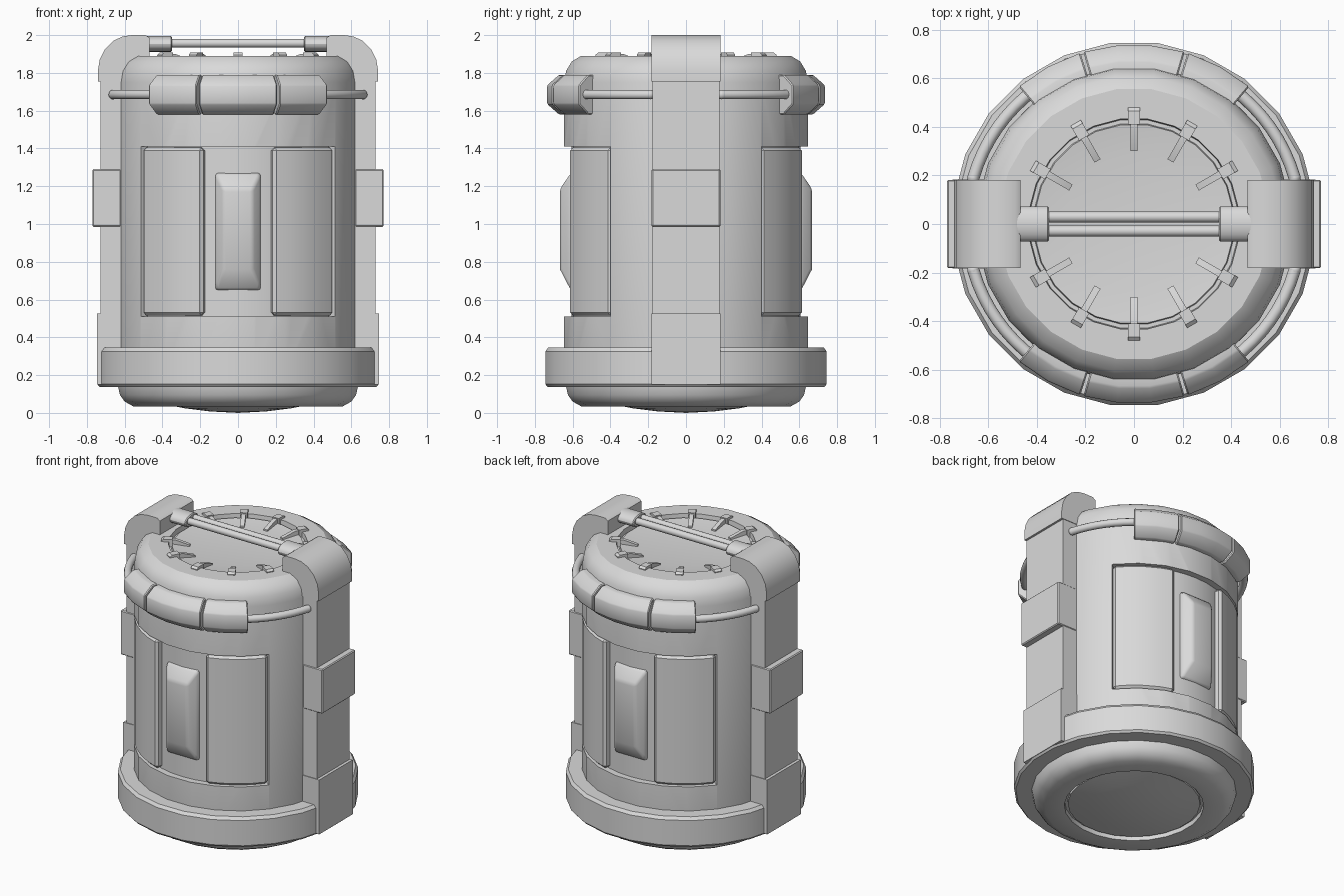
import bpy, bmesh
from math import sin, cos, pi, radians
from mathutils import Matrix, Vector

if "Cube" in bpy.data.objects:
    bpy.data.objects.remove(bpy.data.objects["Cube"])

grey = bpy.data.materials.new("light_grey_metal")
grey.use_nodes = True
grey.diffuse_color = (0.7, 0.7, 0.7, 1)
grey.node_tree.nodes["Principled BSDF"].inputs["Base Color"].default_value = (0.7, 0.7, 0.7, 1)

SIDES = 24
FLAT = cos(pi / SIDES)


def apply(obj, mod):
    bpy.context.view_layer.objects.active = obj
    bpy.ops.object.modifier_apply(modifier=mod.name)


def finish(name, bm, bevel=0, segments=1, smooth=30):
    bmesh.ops.remove_doubles(bm, verts=bm.verts, dist=1e-5)
    bmesh.ops.recalc_face_normals(bm, faces=bm.faces)
    mesh = bpy.data.meshes.new(name)
    bm.to_mesh(mesh)
    bm.free()
    mesh.materials.append(grey)
    obj = bpy.data.objects.new(name, mesh)
    bpy.context.collection.objects.link(obj)
    bpy.ops.object.select_all(action='DESELECT')
    obj.select_set(True)
    bpy.context.view_layer.objects.active = obj
    if bevel:
        mod = obj.modifiers.new("bevel", 'BEVEL')
        mod.width, mod.segments = bevel, segments
        mod.limit_method, mod.angle_limit = 'ANGLE', radians(32)
        apply(obj, mod)
    bpy.ops.object.shade_smooth_by_angle(angle=radians(smooth))
    return obj


def at(r, angle, z):
    """Point at an angle measured from the front."""
    return (r * sin(angle), -r * cos(angle), z)


def sweep(name, profile, start, end, steps, closed=True, **kw):
    """Sweep a (radius, z) profile around z; a full turn if closed is False."""
    bm = bmesh.new()
    rows = []
    for i in range(steps + 1):
        a = radians(start + (end - start) * i / steps)
        rows.append([bm.verts.new(at(r, a, z)) for r, z in profile])
    n = len(profile)
    for a, b in zip(rows, rows[1:]):
        for j in range(n if closed else n - 1):
            k = (j + 1) % n
            bm.faces.new((a[j], a[k], b[k], b[j]))
    if closed:
        bm.faces.new(rows[0])
        bm.faces.new(rows[-1])
    return finish(name, bm, **kw)


def lathe(name, profile, **kw):
    half = 180 / SIDES
    return sweep(name, [(r / FLAT, z) for r, z in profile], half, 360 + half,
                 SIDES, closed=False, **kw)


def prism(name, points, half_width, **kw):
    """Extrude an (x, z) outline along y."""
    bm = bmesh.new()
    face = bm.faces.new([bm.verts.new((x, -half_width, z)) for x, z in points])
    ext = bmesh.ops.extrude_face_region(bm, geom=[face])
    moved = [v for v in ext['geom'] if isinstance(v, bmesh.types.BMVert)]
    bmesh.ops.translate(bm, verts=moved, vec=(0, 2 * half_width, 0))
    return finish(name, bm, **kw)


def rect(x0, x1, z0, z1):
    return [(x0, z0), (x1, z0), (x1, z1), (x0, z1)]


def flip(points, s):
    return [(x * s, z) for x, z in points]


# Main body with a recessed lid and a domed underside
body = lathe("body", [
    (0, 0), (0.15, 0.008), (0.28, 0.024), (0.41, 0.05), (0.412, 0.065), (0.43, 0.065),
    (0.432, 0.035), (0.555, 0.035), (0.6, 0.06), (0.625, 0.095), (0.635, 0.14),
    (0.645, 0.2), (0.645, 1.75), (0.635, 1.81), (0.605, 1.86), (0.555, 1.89),
    (0.432, 1.89), (0.428, 1.855), (0.412, 1.855), (0.408, 1.872), (0.28, 1.855), (0, 1.855)])

# Curved recesses in front and back
for facing in (0, 180):
    cutter = sweep("recess_cutter", rect(0.605, 0.8, 0.51, 1.41),
                   facing - 52.2, facing + 52.2, 12)
    mod = body.modifiers.new("recess", 'BOOLEAN')
    mod.operation, mod.solver, mod.object = 'DIFFERENCE', 'EXACT', cutter
    apply(body, mod)
    bpy.data.objects.remove(cutter)
bpy.ops.object.select_all(action='DESELECT')
body.select_set(True)
bpy.context.view_layer.objects.active = body
bpy.ops.object.shade_smooth_by_angle(angle=radians(30))

# Base ring
lathe("base_ring", [(0.6, 0.138), (0.733, 0.138), (0.745, 0.152), (0.745, 0.325),
                    (0.73, 0.345), (0.6, 0.345), (0.6, 0.138)])

BUMPER = [(0.62, 1.79), (0.675, 1.79), (0.738, 1.735), (0.738, 1.635), (0.675, 1.58), (0.62, 1.58)]
ROD = [(0.688 + 0.025 * cos(k * pi / 5), 1.685 + 0.025 * sin(k * pi / 5)) for k in range(10)]

for facing, side in ((0, "front"), (180, "back")):
    # Bumper segments around the shoulder
    sweep(side + "_middle_bumper", BUMPER, facing - 16.4, facing + 16.4, 3, bevel=0.006)
    for s, hand in ((-1, "a"), (1, "b")):
        sweep(f"{side}_end_bumper_{hand}", BUMPER, facing + s * 17.4, facing + s * 40, 2,
              bevel=0.006)
        # Rail running from the bumper to the strap
        sweep(f"{side}_rail_{hand}", ROD, facing + s * 36, facing + s * 74, 8, smooth=50)
        bm = bmesh.new()
        end = Vector(at(0.688, radians(facing + s * 74), 1.685))
        bmesh.ops.create_uvsphere(bm, u_segments=10, v_segments=8, radius=0.025,
                                  matrix=Matrix.Translation(end))
        finish(f"{side}_rail_tip_{hand}", bm, smooth=60)
        # Raised panel inside the recess
        sweep(f"{side}_panel_{hand}", rect(0.57, 0.648, 0.515, 1.405),
              facing + s * 16.8, facing + s * 51.9, 4, bevel=0.017)
    # Tapered badge between the panels
    bm = bmesh.new()
    rings = []
    for y, w, z0, z1 in ((0.56, 0.12, 0.65, 1.27), (0.61, 0.12, 0.65, 1.27),
                         (0.667, 0.078, 0.76, 1.185)):
        rings.append([bm.verts.new((x, -y, z)) for x, z in rect(-w, w, z0, z1)])
    for a, b in zip(rings, rings[1:]):
        for j in range(4):
            k = (j + 1) % 4
            bm.faces.new((a[j], a[k], b[k], b[j]))
    bm.faces.new(rings[0])
    bm.faces.new(rings[-1])
    bmesh.ops.rotate(bm, verts=bm.verts, matrix=Matrix.Rotation(radians(facing), 3, 'Z'))
    finish(side + "_badge", bm, bevel=0.015, segments=2, smooth=40)

# Side straps, their blocks and the curved caps holding the handle
CAP = [(0.742, 1.755), (0.742, 1.81), (0.732, 1.87), (0.705, 1.925), (0.66, 1.97),
       (0.61, 1.993), (0.56, 2.0), (0.49, 2.0), (0.468, 1.985), (0.468, 1.885),
       (0.56, 1.86), (0.6, 1.755)]
for s, side in ((-1, "right"), (1, "left")):
    prism(side + "_strap", flip(rect(0.57, 0.727, 0.3, 1.82), s), 0.178)
    prism(side + "_strap_foot", flip(rect(0.57, 0.747, 0.15, 0.525), s), 0.183)
    prism(side + "_strap_block", flip(rect(0.62, 0.77, 0.985, 1.29), s), 0.182, bevel=0.006)
    prism(side + "_strap_cap", flip(CAP, s), 0.182, smooth=35)
    # Oval sleeve at the end of the handle
    bm = bmesh.new()
    bmesh.ops.create_cone(bm, cap_ends=True, segments=20, radius1=1, radius2=1, depth=1)
    place = (Matrix.Translation((s * 0.42, 0, 1.953)) @ Matrix.Diagonal((0.14, 0.073, 0.042, 1))
             @ Matrix.Rotation(pi / 2, 4, 'Y'))
    bmesh.ops.transform(bm, matrix=place, verts=bm.verts)
    finish(side + "_handle_sleeve", bm, bevel=0.006)

# Twin handle bars
for y, label in ((-0.029, "front"), (0.029, "back")):
    bm = bmesh.new()
    bmesh.ops.create_cone(bm, cap_ends=True, segments=12, radius1=0.023, radius2=0.023, depth=0.76,
                          matrix=Matrix.Translation((0, y, 1.957)) @ Matrix.Rotation(pi / 2, 4, 'Y'))
    finish(label + "_handle_bar", bm, smooth=40)

# Clips around the lid
for i in range(12):
    if i in (3, 9):
        continue
    for part, outline, half in (
            ("head", [(0.41, 1.85), (0.475, 1.85), (0.48, 1.895), (0.465, 1.907), (0.41, 1.907)], 0.024),
            ("stem", [(0.3, 1.84), (0.42, 1.84), (0.42, 1.9), (0.39, 1.9), (0.3, 1.868)], 0.014)):
        clip = prism(f"clip_{part}_{i + 1}", outline, half)
        clip.rotation_euler.z = radians(30 * i - 90)
